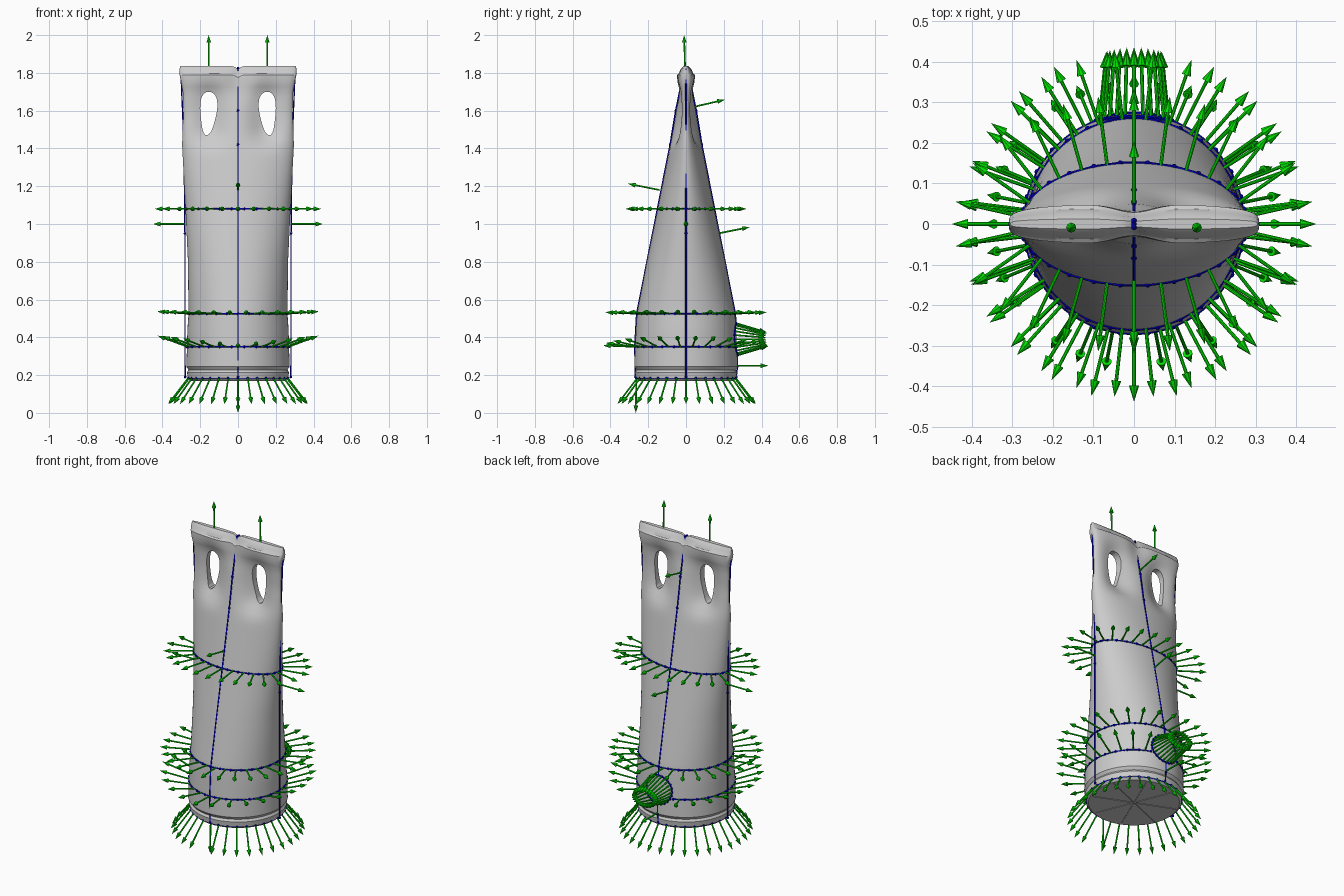
import bpy, bmesh, math
from mathutils import Vector

if "Cube" in bpy.data.objects:
    bpy.data.objects.remove(bpy.data.objects["Cube"])

C = bpy.context.scene.collection


def mat(name, col):
    m = bpy.data.materials.new(name)
    m.diffuse_color = col
    m.use_nodes = True
    m.node_tree.nodes["Principled BSDF"].inputs["Base Color"].default_value = m.diffuse_color
    return m


GREEN = mat("arrow_green", (0.0, 0.75, 0.0, 1))
BLUE = mat("seam_blue", (0.0, 0.0, 0.65, 1))


def add(name, bm, material=None, smooth=35):
    me = bpy.data.meshes.new(name)
    bmesh.ops.recalc_face_normals(bm, faces=bm.faces)
    bm.to_mesh(me)
    bm.free()
    finish(me, smooth)
    if material:
        me.materials.append(material)
    ob = bpy.data.objects.new(name, me)
    C.objects.link(ob)
    return ob


def finish(me, angle):
    me.polygons.foreach_set("use_smooth", [True] * len(me.polygons))
    me.set_sharp_from_angle(angle=math.radians(angle))


# Body profile: height, half width, half depth
PROFILE = [(0.17, 0.25, 0.25), (0.185, 0.266, 0.266), (0.215, 0.270, 0.270), (0.228, 0.262, 0.262),
           (0.245, 0.274, 0.274), (0.35, 0.27, 0.27), (0.44, 0.268, 0.265), (0.525, 0.262, 0.26),
           (0.80, 0.265, 0.207), (1.08, 0.278, 0.15), (1.42, 0.296, 0.083), (1.58, 0.289, 0.055),
           (1.70, 0.292, 0.046), (1.755, 0.302, 0.05), (1.79, 0.309, 0.046), (1.797, 0.309, 0.036),
           (1.82, 0.309, 0.028), (1.836, 0.305, 0.012)]


def size_at(z):
    for (z0, a0, b0), (z1, a1, b1) in zip(PROFILE, PROFILE[1:]):
        if z <= z1:
            t = max(0, (z - z0) / (z1 - z0))
            return a0 + (a1 - a0) * t, b0 + (b1 - b0) * t
    return PROFILE[-1][1:]


def skin(ang, z, grow=0.0):
    a, b = size_at(z)
    x, s = (a + grow) * math.cos(ang), math.sin(ang)
    top = min(1, max(0, (z - 1.6) / 0.15))
    # lens section fills out into a flat bar at the top
    y = (b + grow) * math.copysign(abs(s) ** (1 - 0.45 * top), s)
    y *= 1 + 0.12 * top - 0.5 * top * math.exp(-(x / 0.07) ** 2)
    # front and back are pressed together around the handle openings
    press = math.exp(-((abs(x) - 0.155) / 0.085) ** 2) * math.exp(-(abs(z - 1.585) / 0.15) ** 4)
    y *= 1 - 0.8 * press
    return Vector((x, y, z - 0.015 * top * math.exp(-(x / 0.015) ** 2)))


# Folded bag body, lofted
N = 128
heights = []
for (z0, _, _), (z1, _, _) in zip(PROFILE, PROFILE[1:]):
    n = max(1, round((z1 - z0) / 0.03))
    heights += [z0 + (z1 - z0) * i / n for i in range(n)]
heights.append(PROFILE[-1][0])
bm = bmesh.new()
rows = [[bm.verts.new(skin(2 * math.pi * i / N, z)) for i in range(N)] for z in heights]
for lo, hi in zip(rows, rows[1:]):
    for i in range(N):
        j = (i + 1) % N
        bm.faces.new((lo[i], lo[j], hi[j], hi[i]))
bm.faces.new(rows[0][::-1])
for i in range(N // 2):
    quad = [rows[-1][k % N] for k in (i, i + 1, N - i - 1, N - i)]
    bm.faces.new(list(dict.fromkeys(quad)))
body = add("bag_body", bm)

# Handle openings
HOLE = [(0.165, 1.47), (0.142, 1.49), (0.122, 1.55), (0.110, 1.61), (0.112, 1.66), (0.128, 1.69),
        (0.155, 1.70), (0.180, 1.69), (0.196, 1.66), (0.200, 1.61), (0.194, 1.54), (0.183, 1.485)]
bm = bmesh.new()
for s in (-1, 1):
    pts = []
    for i in range(len(HOLE)):
        p = [Vector(HOLE[(i + k) % len(HOLE)]) for k in (-1, 0, 1, 2)]
        pts += [p[1], (9 * (p[1] + p[2]) - p[0] - p[3]) / 16]
    f = bm.faces.new([bm.verts.new((s * p.x, -0.3, p.y)) for p in pts])
    ext = bmesh.ops.extrude_face_region(bm, geom=[f])["geom"]
    bmesh.ops.translate(bm, vec=(0, 0.6, 0), verts=[v for v in ext if isinstance(v, bmesh.types.BMVert)])
cutter = add("handle_cutter", bm)
cutter.hide_render = True
mod = body.modifiers.new("handles", "BOOLEAN")
mod.operation, mod.object, mod.solver = "DIFFERENCE", cutter, "EXACT"
cut = bpy.data.meshes.new_from_object(body.evaluated_get(bpy.context.evaluated_depsgraph_get()))
body.modifiers.clear()
body.data = cut
finish(cut, 35)
bpy.data.objects.remove(cutter)

# Small builders for seams, beads and arrows
seams, arrows, folds = bmesh.new(), bmesh.new(), bmesh.new()


def cone(bm, p, q, r0, r1, seg=8):
    d = q - p
    m = Vector((0, 0, 1)).rotation_difference(d).to_matrix().to_4x4()
    m.translation = (p + q) / 2
    bmesh.ops.create_cone(bm, cap_ends=True, segments=seg, radius1=r0, radius2=r1, depth=d.length, matrix=m)


def bead(p):
    g = bmesh.ops.create_icosphere(seams, subdivisions=1, radius=0.008)
    bmesh.ops.translate(seams, vec=p, verts=g["verts"])


def seam(points, closed=False):
    pts = [Vector(p) for p in points]
    for p, q in zip(pts, pts[1:] + (pts[:1] if closed else [])):
        cone(seams, p, q, 0.004, 0.004, 6)
    for p in pts:
        bead(p)


def arrow(p, d, length=0.17):
    p, d = Vector(p), Vector(d).normalized()
    neck, tip = p + d * (length - 0.04), p + d * length
    cone(arrows, p, neck, 0.0045, 0.0045)
    cone(arrows, neck, tip, 0.0125, 0)


# Crossed folds on the base
for k in range(4):
    t = math.radians(45 * k + 22)
    d = Vector((0.24 * math.cos(t), 0.24 * math.sin(t), 0))
    cone(folds, Vector((0, 0, 0.171)) - d, Vector((0, 0, 0.171)) + d, 0.003, 0.003, 6)
add("base_folds", folds)

# Horizontal seam rings with outward arrows: height, count, tilt
for z, n, tilt in ((0.185, 32, None), (0.35, 24, 0.33), (0.525, 28, 0.03), (1.08, 26, 0.0)):
    a, b = size_at(z)
    grow = 0.001 if tilt is not None else -0.003
    port_gap = z == 0.35
    if port_gap:  # this ring stops at the round port
        ring = [skin(math.radians(110 + 320 * i / (n - 1)), z, grow) for i in range(n)]
    else:
        ring = [skin(2 * math.pi * i / n, z, grow) for i in range(n)]
    seam(ring, not port_gap)
    for i, p in enumerate(ring):
        if port_gap and i == n - 1:
            continue
        base = (p + ring[(i + 1) % n]) / 2 if tilt is not None else p
        nrm = Vector((base.x / a ** 2, base.y / b ** 2, 0)).normalized()
        if tilt is None:
            front = i == 24
            nrm.z = -60 if front else -1.3
            arrow(base, nrm, 0.185 if front else 0.175)
        else:
            nrm.z = tilt * abs(nrm.x) + 0.04 * (tilt > 0)
            arrow(base, nrm)

# Round port seam on the back
R, PZ = 0.085, 0.39
port = []
for i in range(24):
    t = 2 * math.pi * i / 24
    x, z = R * math.cos(t), PZ + R * math.sin(t)
    a, b = size_at(z)
    port.append((x, b * math.sqrt(1 - (x / a) ** 2) + 0.002, z))
    arrow(port[-1], (-0.1 * math.cos(t), 1, -0.3 * math.sin(t)))
seam(port, True)

# Vertical seams: front, back and sides
seam([(0, -size_at(z)[1] - 0.001, z) for z in (0.19, 0.35, 0.525, 1.08, 1.42, 1.6)] + [(0, -0.008, 1.825)])
seam([(0, size_at(z)[1] + 0.001, z) for z in (0.475, 0.525, 1.08, 1.42, 1.6)] + [(0, 0.008, 1.825)])
seam([(0, 0.266, 0.19), (0, 0.272, 0.245), (0, 0.272, 0.305)])
arrow((0, 0.265, 0.25), (0, 1, 0))
arrow((0, -0.14, 1.18), (0, -1, 0.2))
arrow((0, 0.17, 0.95), (0, 1, 0.2))
arrow((0, 0.04, 1.62), (0, 1, 0.23))
for s in (-1, 1):
    seam([(s * 0.28, 0, 0.19), (s * 0.281, 0, 0.95), (s * 0.286, 0, 1.42), (s * 0.303, 0, 1.82)])
    arrow((s * 0.28, 0, 1.0), (s, 0, 0))
    arrow((s * 0.155, -0.005, 1.83), (0, -0.03, 1))
bead((0, 0, 1.822))

add("seam_lines", seams, BLUE)
add("direction_arrows", arrows, GREEN)
